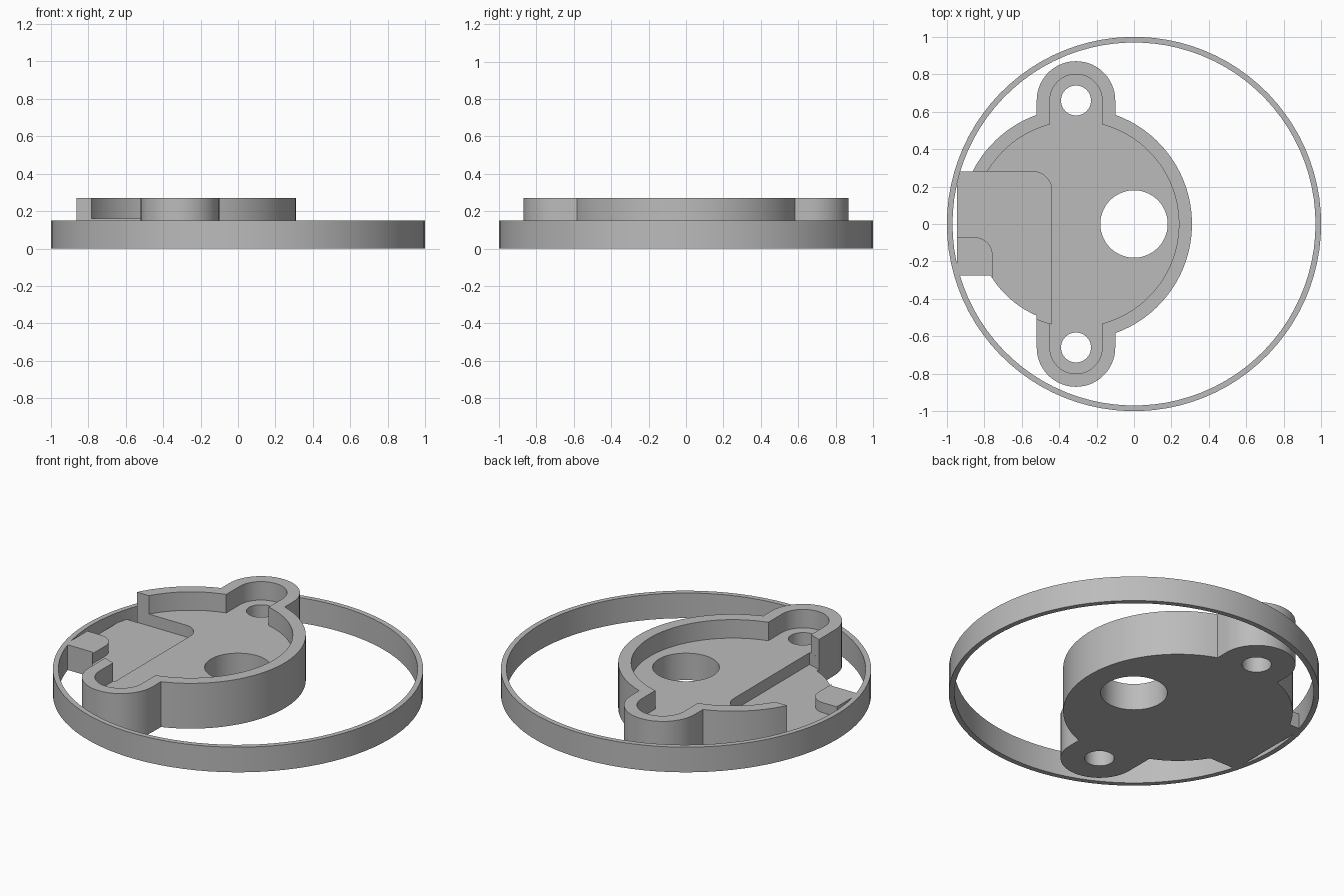
import bpy, bmesh
from math import sin, cos, acos, asin, radians, degrees

cube = bpy.data.objects.get("Cube")
if cube:
    bpy.data.objects.remove(cube, do_unlink=True)

grey = bpy.data.materials.new("light grey metal")
grey.use_nodes = True
colour = (0.5, 0.5, 0.5, 1)
grey.diffuse_color = colour
grey.node_tree.nodes["Principled BSDF"].inputs["Base Color"].default_value = colour

CX = -0.31       # housing centre line
LUG_Y = 0.66     # lug distance from the centre
FLOOR, POCKET, BLOCK, TOP = 0.16, 0.09, 0.15, 0.27


def arc(cx, cy, r, start, end, step=4):
    n = max(2, round(abs(end - start) / step))
    angles = [radians(start + (end - start) * i / n) for i in range(n + 1)]
    return [(cx + r * cos(a), cy + r * sin(a)) for a in angles]


def extrude(name, outline, z0, z1):
    bm = bmesh.new()
    face = bm.faces.new([bm.verts.new((x, y, z0)) for x, y in outline])
    made = bmesh.ops.extrude_face_region(bm, geom=[face])["geom"]
    moved = [v for v in made if isinstance(v, bmesh.types.BMVert)]
    bmesh.ops.translate(bm, verts=moved, vec=(0, 0, z1 - z0))
    bmesh.ops.recalc_face_normals(bm, faces=bm.faces)
    mesh = bpy.data.meshes.new(name)
    bm.to_mesh(mesh)
    bm.free()
    mesh.materials.append(grey)
    obj = bpy.data.objects.new(name, mesh)
    bpy.context.collection.objects.link(obj)
    return obj


def activate(obj):
    bpy.ops.object.select_all(action="DESELECT")
    obj.select_set(True)
    bpy.context.view_layer.objects.active = obj


def cut(obj, outline, z0, z1=0.4):
    cutter = extrude("cutter", outline, z0, z1)
    cutter.hide_render = True
    mod = obj.modifiers.new("cut", "BOOLEAN")
    mod.operation, mod.solver, mod.object = "DIFFERENCE", "EXACT", cutter
    activate(obj)
    bpy.ops.object.modifier_apply(modifier=mod.name)
    bpy.data.objects.remove(cutter, do_unlink=True)


def smooth(obj):
    activate(obj)
    bpy.ops.object.shade_smooth_by_angle(angle=radians(30))


def lug_and_side(r_lug, r_main):
    """Front lug, right side and back lug, running anticlockwise."""
    a = degrees(acos(r_lug / r_main))
    return (arc(CX, -LUG_Y, r_lug, 180, 360, 6) + arc(CX, 0, r_main, -a, a)
            + arc(CX, LUG_Y, r_lug, 0, 180, 6))


# Housing blank with two lugs and the square tongue on one side
R_OUT, R_IN, R_EDGE = 0.62, 0.55, 0.533
LUG_OUT, LUG_IN = 0.21, 0.14
back_end = 180 - degrees(asin(0.28 / R_OUT))
front_start = 180 + degrees(asin(0.275 / R_EDGE))
blank = lug_and_side(LUG_OUT, R_OUT)
blank += arc(CX, 0, R_OUT, 180 - degrees(acos(LUG_OUT / R_OUT)), back_end)
blank += [(-0.945, 0.28), (-0.945, -0.275)]
blank += arc(CX, 0, R_EDGE, front_start, 180 + degrees(acos(LUG_OUT / R_EDGE)))
housing = extrude("housing", blank, 0, TOP)

# Main cavity inside the raised rim
a = degrees(acos(LUG_IN / R_IN))
cut(housing, lug_and_side(LUG_IN, R_IN) + arc(CX, 0, R_IN, 180 - a, 180 + a), FLOOR)

# Deeper side pocket, leaving the rounded corner block
edge = -0.755
a0 = 180 + degrees(acos((CX - edge) / R_IN))
a1 = 180 + degrees(acos(0.13 / R_IN))
pocket = arc(CX, 0, R_IN, a0, a1) + arc(-0.54, 0.18, 0.1, 0, 90, 10)
pocket += [(-1.1, 0.28), (-1.1, -0.07)] + arc(edge - 0.1, -0.17, 0.1, 90, 0, 10)
cut(housing, pocket, POCKET)

# Lower the corner block
cut(housing, [(-1.1, -0.3), (-0.74, -0.3), (-0.74, 0), (-1.1, 0)], BLOCK)

# Shaft hole and screw holes
cut(housing, arc(0, 0, 0.18, 0, 355, 5), -0.1)
for side in (-1, 1):
    cut(housing, arc(CX, side * LUG_Y, 0.08, 0, 350, 10), -0.1)
smooth(housing)

# Thin surrounding ring
ring = extrude("outer_ring", arc(0, 0, 1, 0, 356, 4), 0, 0.15)
cut(ring, arc(0, 0, 0.97, 0, 356, 4), -0.1)
smooth(ring)
